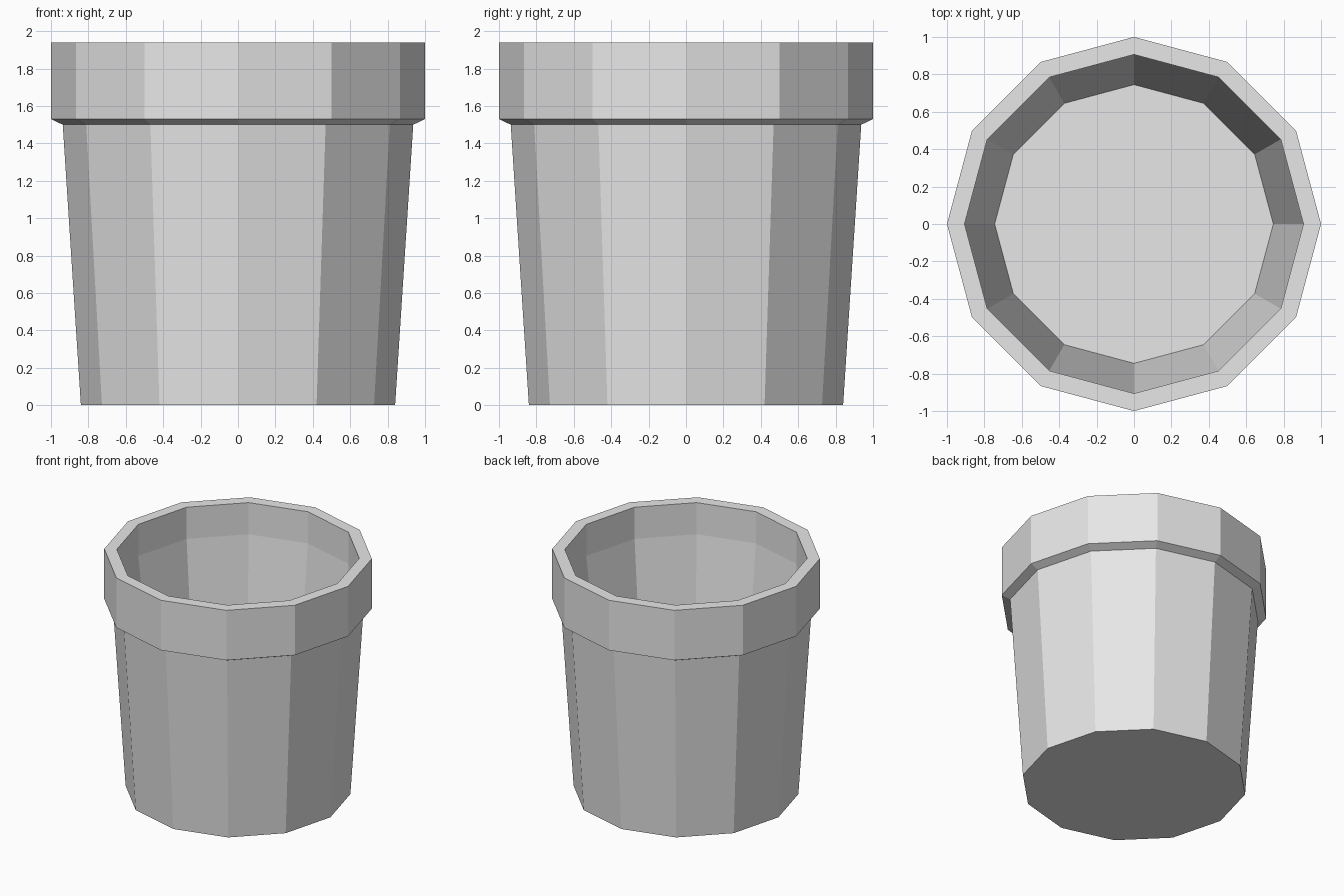
import bpy
import bmesh
from math import cos, sin, tau

cube = bpy.data.objects.get("Cube")
if cube:
    bpy.data.objects.remove(cube, do_unlink=True)

SIDES = 12

# Plain grey clay
clay = bpy.data.materials.new("grey_clay")
clay.use_nodes = True
grey = (0.8, 0.8, 0.8, 1)
clay.diffuse_color = grey
clay.node_tree.nodes["Principled BSDF"].inputs["Base Color"].default_value = grey


def turned_pot(name, profile):
    """Turn a (radius, height) profile around z and cap both ends."""
    bm = bmesh.new()
    rings = [[bm.verts.new((r * cos(tau * i / SIDES), r * sin(tau * i / SIDES), z))
              for i in range(SIDES)] for r, z in profile]
    for low, high in zip(rings, rings[1:]):
        for i in range(SIDES):
            j = (i + 1) % SIDES
            bm.faces.new((low[i], low[j], high[j], high[i]))
    bm.faces.new(rings[0][::-1])
    bm.faces.new(rings[-1])
    bmesh.ops.recalc_face_normals(bm, faces=bm.faces)
    mesh = bpy.data.meshes.new(name)
    bm.to_mesh(mesh)
    bm.free()
    mesh.materials.append(clay)
    pot = bpy.data.objects.new(name, mesh)
    bpy.context.collection.objects.link(pot)
    return pot


# Outer wall, flared rim, straight inner lip, tapered inner wall and floor
turned_pot("flower_pot", [
    (0.84, 0), (0.937, 1.5), (1, 1.53), (1, 1.94),
    (0.906, 1.94), (0.906, 1.68), (0.745, 0.12),
])
